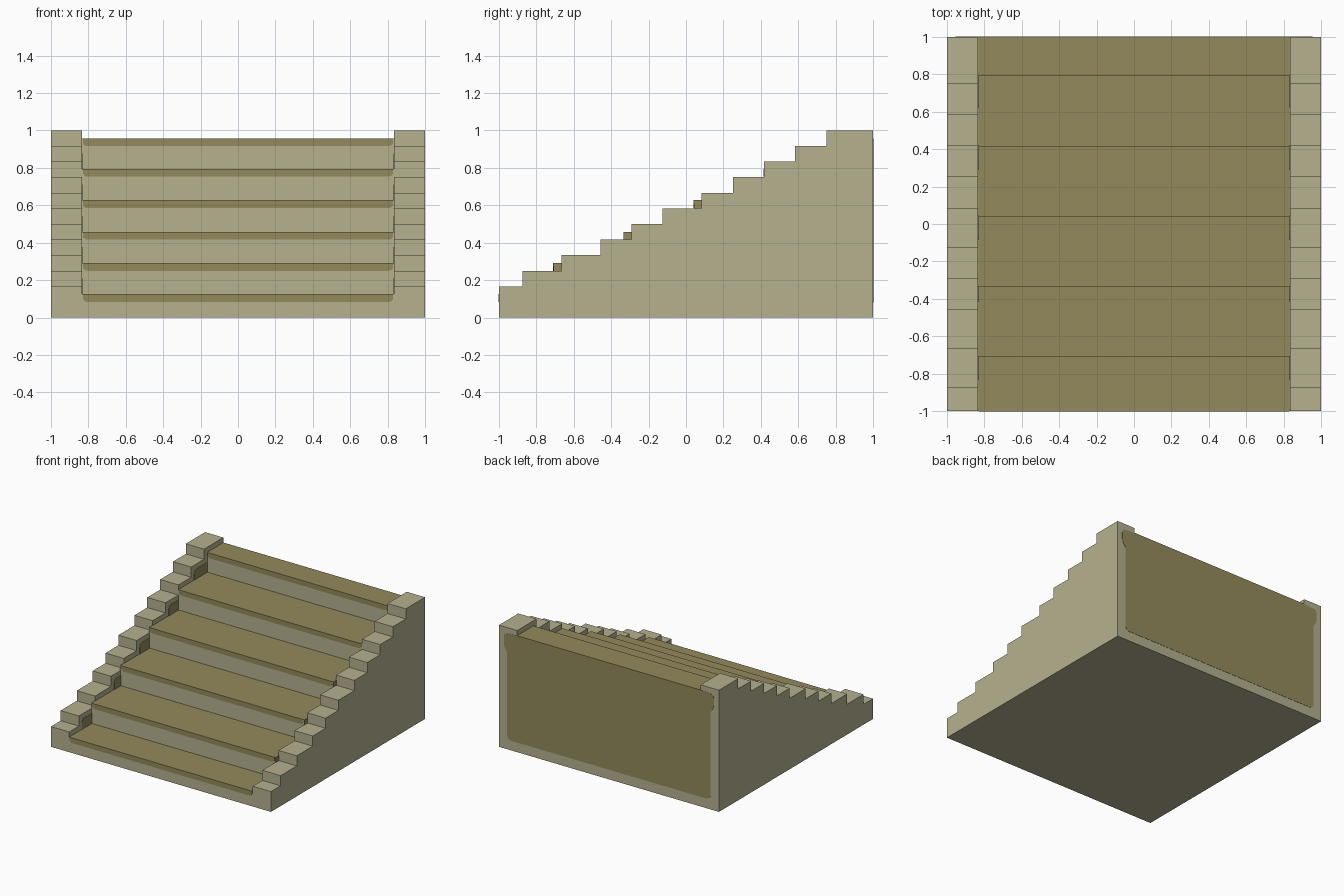
import bpy, bmesh, math
from mathutils import Vector

if "Cube" in bpy.data.objects:
    bpy.data.objects.remove(bpy.data.objects["Cube"], do_unlink=True)


def material(name, rgb):
    m = bpy.data.materials.new(name)
    m.use_nodes = True
    m.diffuse_color = (*rgb, 1)
    m.node_tree.nodes["Principled BSDF"].inputs["Base Color"].default_value = (*rgb, 1)
    return m


STONE = material("pale stone", (0.465, 0.440, 0.275))
BROWN = material("olive brown", (0.296, 0.254, 0.107))


def prism(name, pts, axis, lo, hi, mats):
    """Extrude a 2D outline along x (outline in y, z) or along y (outline in x, z)."""
    bm = bmesh.new()
    place = (lambda a, b, d: (d, a, b)) if axis == "x" else (lambda a, b, d: (a, d, b))
    face = bm.faces.new([bm.verts.new(place(a, b, lo)) for a, b in pts])
    ext = bmesh.ops.extrude_face_region(bm, geom=[face])
    verts = [v for v in ext["geom"] if isinstance(v, bmesh.types.BMVert)]
    bmesh.ops.translate(bm, verts=verts, vec=Vector(place(0, 0, hi - lo)))
    bmesh.ops.recalc_face_normals(bm, faces=bm.faces)
    me = bpy.data.meshes.new(name)
    bm.to_mesh(me)
    bm.free()
    for m in mats:
        me.materials.append(m)
    ob = bpy.data.objects.new(name, me)
    bpy.context.collection.objects.link(ob)
    return ob


def arc(cx, cz, r, start, n=4):
    """Quarter circle, counter-clockwise from the start angle in degrees."""
    return [(cx + r * math.cos(math.radians(start + 90 * i / n)),
             cz + r * math.sin(math.radians(start + 90 * i / n))) for i in range(n + 1)]


def stair_outline(fronts, tops):
    """Side outline of a flight of steps, closed along the back and the floor."""
    pts = [(-1, 0)]
    for i, (y, z) in enumerate(zip(fronts, tops)):
        back = fronts[i + 1] if i + 1 < len(fronts) else 1
        pts += [(y, z), (back, z)]
    return pts + [(1, 0)]


IN = 0.834          # inner face of the side walls
T = 0.002           # thickness of painted plates
LIP = 0.042         # height of the brown tread edge

wall_fronts = [-1, -0.875, -0.665, -0.458, -0.292, -0.125, 0.083, 0.25, 0.417, 0.583, 0.75]
wall_tops = [(i + 2) / 12 for i in range(11)]
step_fronts = [-1, -0.708, -0.333, 0.042, 0.417, 0.792]
step_tops = [0.125, 0.292, 0.458, 0.627, 0.795, 0.958]

# Stepped side walls
wall = stair_outline(wall_fronts, wall_tops)
prism("left_side_wall", wall, "x", IN, 1, [STONE])
prism("right_side_wall", wall, "x", -1, -IN, [STONE])

# Main flight with brown treads
flight = prism("stair_flight", stair_outline(step_fronts, step_tops), "x", -IN, IN, [STONE, BROWN])
for p in flight.data.polygons:
    p.material_index = 1 if p.normal.z > 0.5 else 0

# Brown edge strips with rounded lower corners
for i, (y, z) in enumerate(zip(step_fronts, step_tops)):
    r, w, low = 0.025, 0.83, z - LIP
    strip = arc(-w + r, low + r, r, 180) + arc(w - r, low + r, r, 270) + [(w, z), (-w, z)]
    prism(f"tread_edge_{i + 1}", strip, "y", y - T, y, [BROWN])

# Brown ends where a tread edge stands above the wall
for i in (1, 2, 3):
    y, z = step_fronts[i], step_tops[i]
    end = [(y, z - LIP), (y + LIP, z - LIP), (y + LIP, z), (y, z)]
    for side, x in (("left", IN), ("right", -IN - 0.004)):
        prism(f"{side}_tread_end_{i + 1}", end, "x", x, x + 0.004, [BROWN])

# Brown patches on the inner wall faces in front of each riser
for i in range(5):
    z, riser = step_tops[i], step_fronts[i + 1]
    k = max(j for j, y in enumerate(wall_fronts) if y < riser - 0.05)
    front, top, r = wall_fronts[k] + 0.04, wall_tops[k] - 0.04, 0.03
    patch = [(front, z), (riser, z), (riser, top)] + arc(front + r, top - r, r, 90)
    for side, x in (("left", IN - T), ("right", -IN)):
        prism(f"{side}_wall_patch_{i + 1}", patch, "x", x, x + T, [BROWN])

# Brown back panel, wider at the top
half = ([(0.833, 0.958)] + [(x, z) for x, z in reversed(arc(0.925, 0.92, 0.03, 0))]
        + [(0.955, 0.86), (0.945, 0.83), (0.925, 0.80)]
        + list(reversed(arc(0.885, 0.12, 0.04, 270))))
prism("back_panel", half + [(-x, z) for x, z in reversed(half)], "y", 1, 1 + T, [BROWN])
